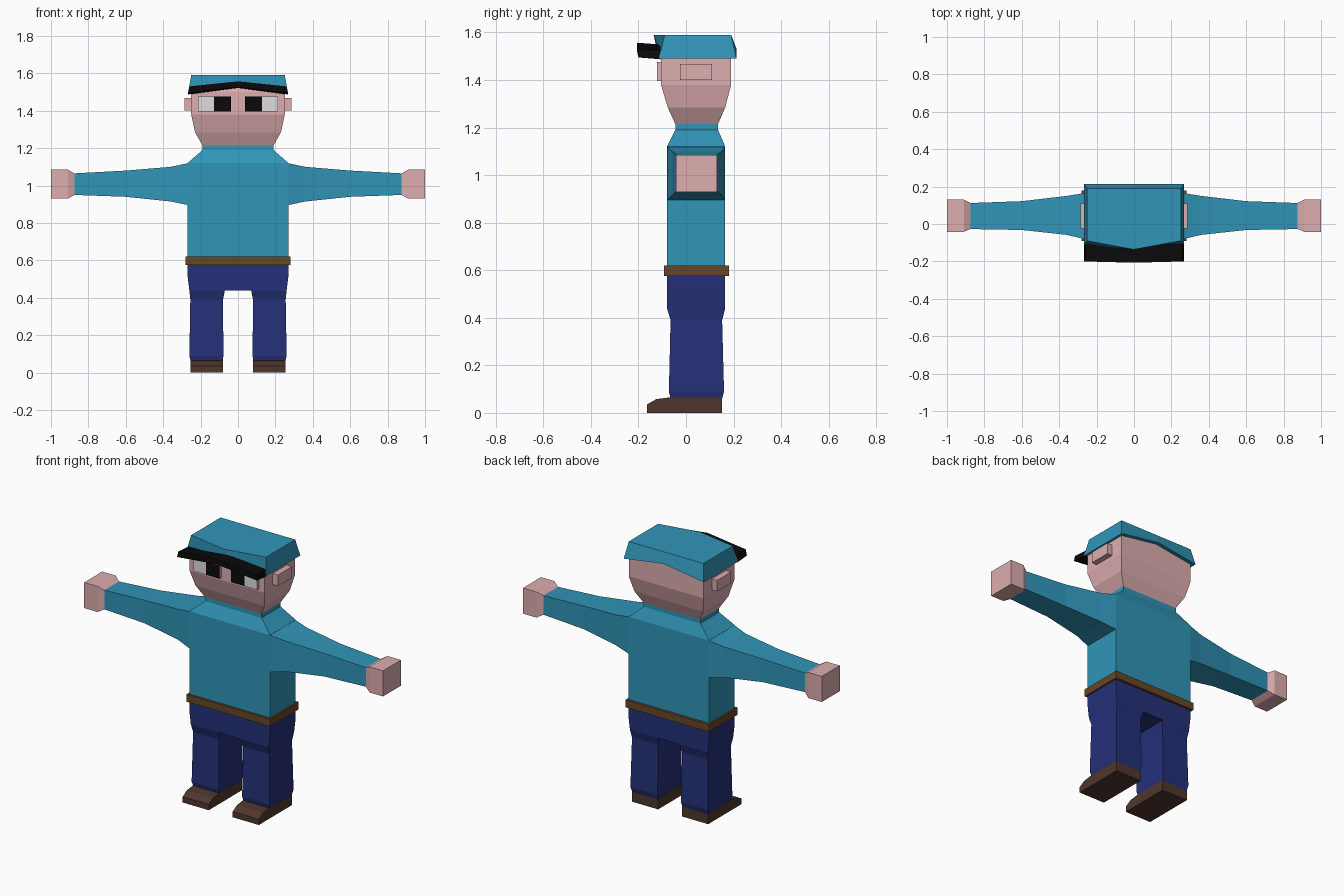
import bpy
import bmesh

if "Cube" in bpy.data.objects:
    bpy.data.objects.remove(bpy.data.objects["Cube"], do_unlink=True)


def material(name, rgb):
    m = bpy.data.materials.new(name)
    m.use_nodes = True
    color = (*rgb, 1.0)
    m.diffuse_color = color
    bsdf = m.node_tree.nodes["Principled BSDF"]
    bsdf.inputs["Base Color"].default_value = color
    bsdf.inputs["Roughness"].default_value = 0.9
    return m


TEAL = material("teal cloth", (0.03, 0.30, 0.48))
SKIN = material("skin pink", (0.73, 0.42, 0.43))
NAVY = material("navy cloth", (0.018, 0.030, 0.19))
BELT = material("belt brown", (0.14, 0.061, 0.019))
SHOE = material("shoe brown", (0.08, 0.037, 0.026))
BLACK = material("black", (0.003, 0.003, 0.003))
WHITE = material("eye white", (0.73, 0.73, 0.73))


def loft(name, rings, *mats, mirror=False):
    """Skin a closed, capped solid through rings of equal point count."""
    bm = bmesh.new()
    rows = [[bm.verts.new(p) for p in ring] for ring in rings]
    n = len(rows[0])
    for a, b in zip(rows, rows[1:]):
        for i in range(n):
            j = (i + 1) % n
            bm.faces.new((a[i], a[j], b[j], b[i]))
    bm.faces.new(rows[0])
    bm.faces.new(rows[-1])
    bmesh.ops.recalc_face_normals(bm, faces=bm.faces)
    mesh = bpy.data.meshes.new(name)
    bm.to_mesh(mesh)
    bm.free()
    for m in mats:
        mesh.materials.append(m)
    ob = bpy.data.objects.new(name, mesh)
    bpy.context.collection.objects.link(ob)
    if mirror:
        mod = ob.modifiers.new("Mirror", 'MIRROR')
        mod.use_mirror_merge = False
    return ob


def level(z, x0, x1, y0, y1):
    """Horizontal rectangle."""
    return [(x0, y0, z), (x1, y0, z), (x1, y1, z), (x0, y1, z)]


def slab(x, y0, y1, z0, z1):
    """Rectangle facing along x."""
    return [(x, y0, z0), (x, y1, z0), (x, y1, z1), (x, y0, z1)]


def stack(name, rows, mat):
    """Centred column from (z, half width, front, back) rows."""
    return loft(name, [level(z, -w, w, f, b) for z, w, f, b in rows], mat)


# Jumper body, sleeves and hands
stack("jumper_body", [(0.60, 0.27, -0.08, 0.165), (1.12, 0.27, -0.08, 0.165),
                      (1.19, 0.19, -0.045, 0.135), (1.217, 0.19, -0.045, 0.135)], TEAL)
loft("sleeve", [slab(0.265, -0.08, 0.165, 0.895, 1.12),
                slab(0.36, -0.058, 0.15, 0.915, 1.10),
                slab(0.60, -0.032, 0.122, 0.94, 1.08),
                slab(0.88, -0.027, 0.112, 0.95, 1.065)], TEAL, mirror=True)
loft("hand", [slab(0.875, -0.027, 0.112, 0.95, 1.065),
              slab(0.91, -0.042, 0.13, 0.93, 1.085),
              slab(1.0, -0.042, 0.13, 0.93, 1.085)], SKIN, mirror=True)

# Belt, trousers and shoes
stack("belt", [(0.575, 0.28, -0.092, 0.18), (0.62, 0.28, -0.092, 0.18)], BELT)
stack("trouser_hips", [(0.44, 0.26, -0.08, 0.165), (0.52, 0.27, -0.08, 0.165),
                       (0.60, 0.27, -0.08, 0.165)], NAVY)
loft("trouser_leg", [level(0.06, 0.082, 0.253, -0.065, 0.152),
                     level(0.09, 0.078, 0.26, -0.072, 0.16),
                     level(0.39, 0.08, 0.255, -0.065, 0.152),
                     level(0.44, 0.07, 0.26, -0.08, 0.165)], NAVY, mirror=True)
sole = [(-0.165, 0), (0.152, 0), (0.152, 0.065), (-0.07, 0.065),
        (-0.125, 0.058), (-0.165, 0.035)]
loft("shoe", [[(x, y, z) for y, z in sole] for x in (0.08, 0.255)], SHOE, mirror=True)

# Head and ears
stack("head", [(1.215, 0.19, -0.045, 0.135), (1.285, 0.23, -0.077, 0.165),
               (1.38, 0.25, -0.105, 0.19), (1.50, 0.25, -0.105, 0.19),
               (1.54, 0.245, -0.095, 0.19)], SKIN)
loft("ear", [slab(x, -0.025, 0.11, 1.40, 1.467) for x in (0.245, 0.285)],
     SKIN, mirror=True)

# Raised eyes: dark inner half and pale outer half on the front faces
eye = loft("eye", [slab(x, -0.122, -0.10, 1.395, 1.475) for x in (0.037, 0.128, 0.214)],
           SKIN, BLACK, WHITE, mirror=True)
for face in eye.data.polygons:
    if face.normal.y < -0.9:
        face.material_index = 1 if face.center.x < 0.128 else 2


def arched(name, side, middle, mat):
    """Peaked solid: side section mirrored about the middle section."""
    left = [(-x, y, z) for x, y, z in side]
    loft(name, [left, [(0, y, z) for y, z in middle], side], mat)


# Cap crown with a pointed front and raised rim, and its peaked brim
arched("cap_crown",
       [(0.268, -0.115, 1.49), (0.25, -0.09, 1.59), (0.25, 0.19, 1.59), (0.268, 0.213, 1.49)],
       [(-0.115, 1.53), (-0.136, 1.59), (0.19, 1.59), (0.213, 1.53)], TEAL)
arched("cap_brim",
       [(0.268, -0.20, 1.495), (0.26, -0.20, 1.53), (0.257, -0.10, 1.525), (0.268, -0.105, 1.487)],
       [(-0.207, 1.526), (-0.207, 1.557), (-0.115, 1.55), (-0.11, 1.522)], BLACK)
